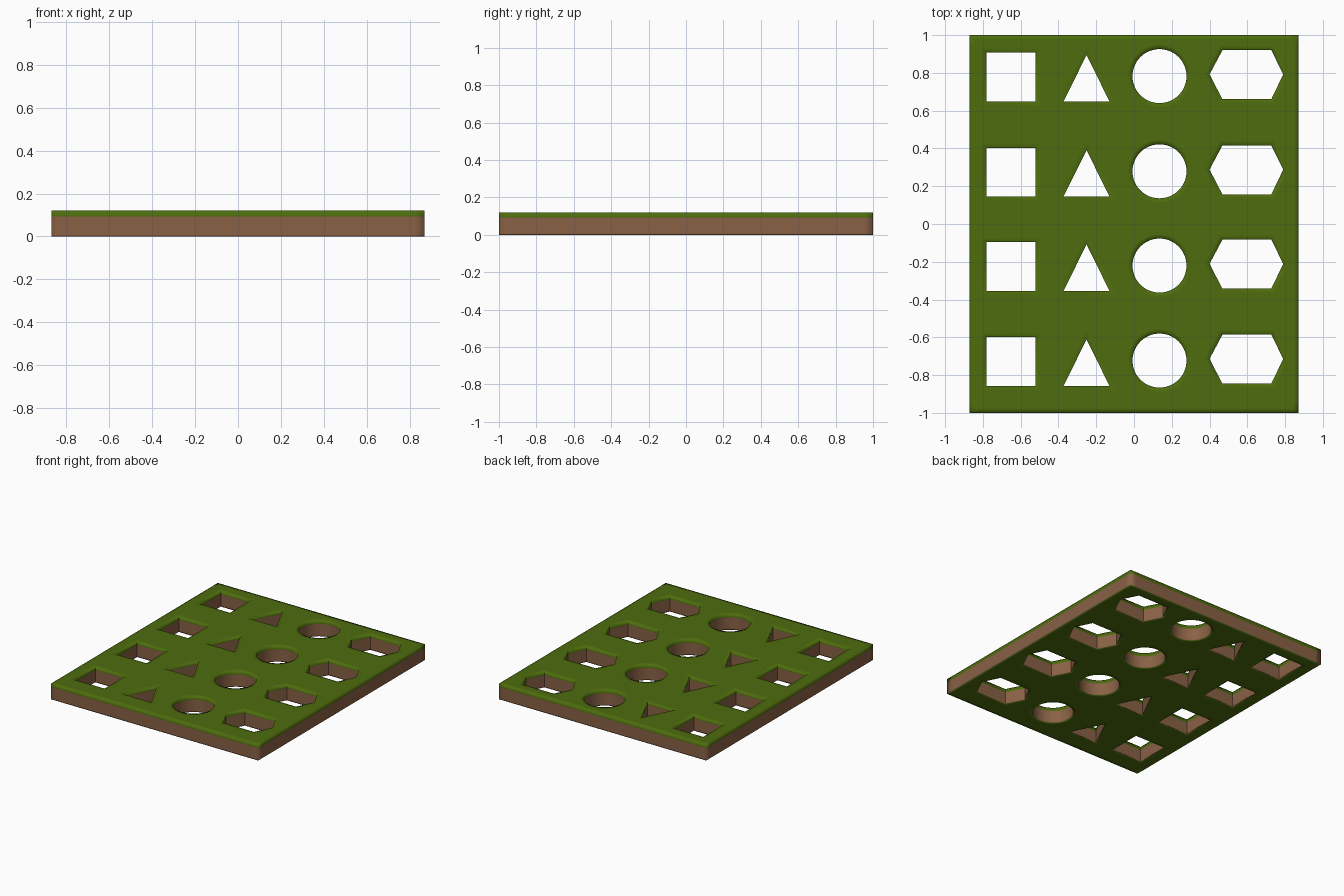
import bpy, bmesh, math
from mathutils import Vector

if "Cube" in bpy.data.objects:
    bpy.data.objects.remove(bpy.data.objects["Cube"])

HX, HY, TOP, SPLIT, RIM = 0.87, 1.0, 0.12, 0.093, 0.025
ROWS = (0.778, 0.274, -0.225, -0.728)


def material(name, color):
    m = bpy.data.materials.new(name)
    m.diffuse_color = color
    m.use_nodes = True
    m.node_tree.nodes["Principled BSDF"].inputs["Base Color"].default_value = m.diffuse_color
    return m


def offset(loop, d):
    """Mitred offset to the right of a closed 2D loop."""
    out = []
    for i, p in enumerate(loop):
        a = (p - loop[i - 1]).normalized()
        b = (loop[(i + 1) % len(loop)] - p).normalized()
        na, nb = Vector((a.y, -a.x)), Vector((b.y, -b.x))
        out.append(p + (na + nb) * d / (1 + na.dot(nb)))
    return out


def loop_2d(pts, y=0):
    return [Vector((px, py + y)) for px, py in pts]


# Outer outline with support points close to each corner
e = 0.05
outer = loop_2d([(-HX, -HY), (-HX + e, -HY), (HX - e, -HY), (HX, -HY),
                 (HX, -HY + e), (HX, HY - e), (HX, HY), (HX - e, HY),
                 (-HX + e, HY), (-HX, HY), (-HX, HY - e), (-HX, -HY + e)])

# Cut-out shapes, one row of four
square = [(-0.78, -0.129), (-0.521, -0.129), (-0.521, 0.129), (-0.78, 0.129)]
triangle = [(-0.373, -0.129), (-0.13, -0.129), (-0.251, 0.117)]
circle = [(0.135 + 0.143 * math.cos(2 * math.pi * i / 48),
           0.005 + 0.143 * math.sin(2 * math.pi * i / 48)) for i in range(48)]
hexagon = [(0.468, -0.117), (0.727, -0.117), (0.79, 0.014),
           (0.727, 0.142), (0.468, 0.142), (0.40, 0.014)]
holes = [loop_2d(s, y) for y in ROWS for s in (square, triangle, circle, hexagon)]

bm = bmesh.new()


def ring(loop, z):
    return [bm.verts.new((p.x, p.y, z)) for p in loop]


def bridge(a, b, mat):
    n = len(a)
    for i in range(n):
        j = (i + 1) % n
        bm.faces.new((a[i], a[j], b[j], b[i])).material_index = mat


# Walls and rims: green band over brown earth, rims on top and underside
cap_edges = {TOP: [], 0.0: []}
for loop, d in [(outer, -RIM)] + [(h, RIM) for h in holes]:
    inset = offset(loop, d)
    rings = [ring(inset, 0), ring(loop, 0), ring(loop, 0.008),
             ring(loop, SPLIT), ring(loop, TOP), ring(inset, TOP)]
    for k, mat in enumerate((0, 1, 1, 0, 0)):
        bridge(rings[k], rings[k + 1], mat)
    for r, z in ((rings[0], 0.0), (rings[-1], TOP)):
        cap_edges[z] += [bm.edges.get((r[i - 1], r[i])) for i in range(len(r))]

# Flat top and underside around the holes
for z, edges in cap_edges.items():
    bmesh.ops.triangle_fill(bm, edges=edges, use_beauty=True,
                            normal=(0, 0, 1 if z else -1))
bmesh.ops.recalc_face_normals(bm, faces=bm.faces[:])

# Soft rims, crisp vertical corners inside the holes
for f in bm.faces:
    f.smooth = True
for ed in bm.edges:
    a, b = ed.verts
    if (a.co - b.co).xy.length < 1e-6 and abs(a.co.x) < HX - 0.01 \
            and ed.calc_face_angle(0) > math.radians(30):
        ed.smooth = False

mesh = bpy.data.meshes.new("shape_board")
bm.to_mesh(mesh)
bm.free()
mesh.materials.append(material("grass_green", (0.075, 0.15, 0.004, 1)))
mesh.materials.append(material("earth_brown", (0.25, 0.12, 0.06, 1)))
board = bpy.data.objects.new("shape_board", mesh)
bpy.context.collection.objects.link(board)
